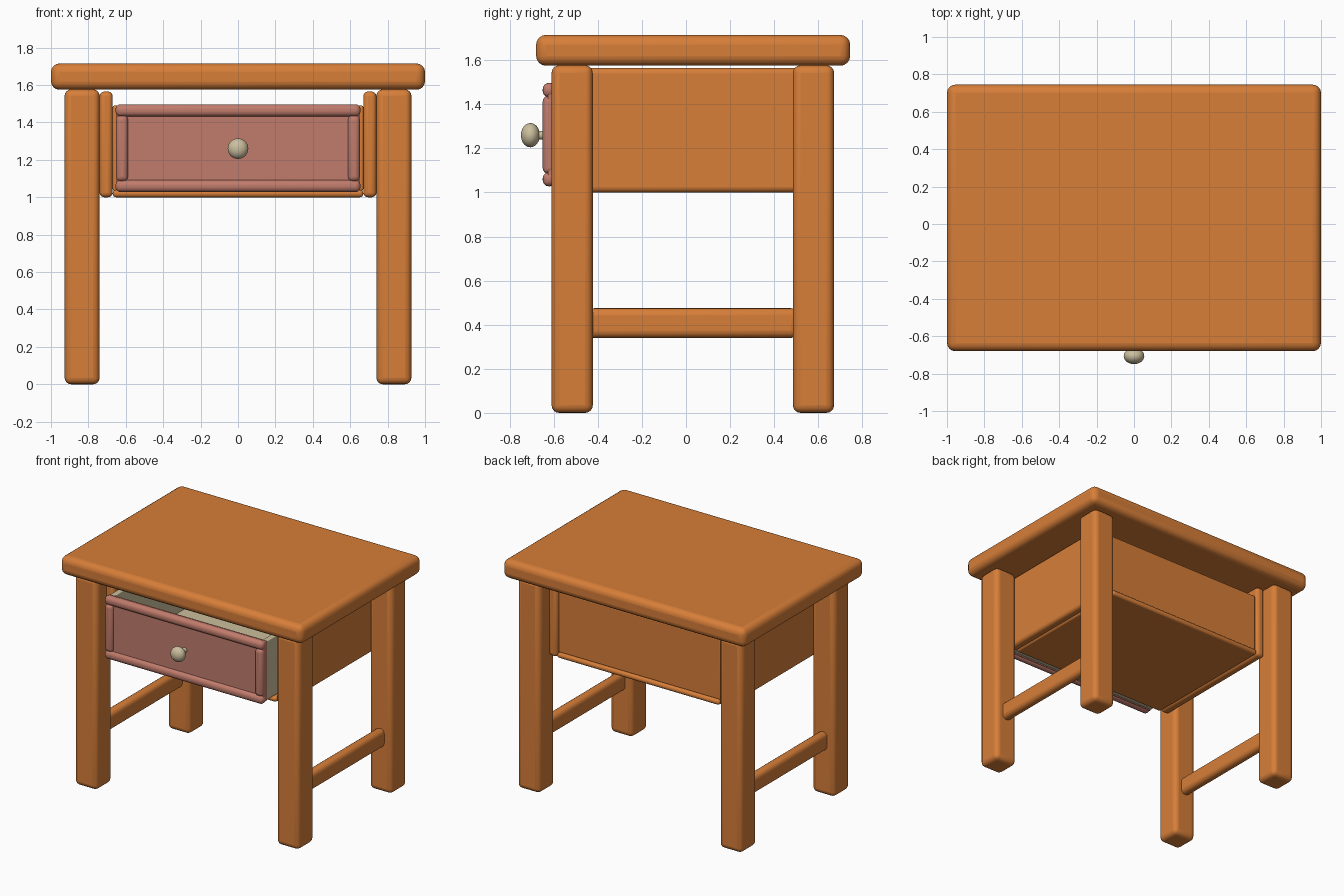
import bpy, math

if "Cube" in bpy.data.objects:
    bpy.data.objects.remove(bpy.data.objects["Cube"])


def material(name, rgb):
    m = bpy.data.materials.new(name)
    m.diffuse_color = (*rgb, 1)
    m.use_nodes = True
    m.node_tree.nodes["Principled BSDF"].inputs["Base Color"].default_value = m.diffuse_color
    return m


wood = material("orange_wood", (0.68, 0.21, 0.04))
pink = material("pink_brown_wood", (0.53, 0.20, 0.15))
cream = material("cream", (0.60, 0.52, 0.34))


def smooth(ob):
    bpy.ops.object.select_all(action='DESELECT')
    ob.select_set(True)
    bpy.context.view_layer.objects.active = ob
    bpy.ops.object.shade_smooth_by_angle(angle=math.radians(35))


def box(name, x, y, z, mat, r):
    """Rounded box from (min, max) ranges."""
    bpy.ops.mesh.primitive_cube_add(
        size=1, location=[(a + b) / 2 for a, b in (x, y, z)])
    ob = bpy.context.object
    ob.name = name
    ob.scale = [b - a for a, b in (x, y, z)]
    bpy.ops.object.transform_apply(location=False, rotation=False, scale=True)
    ob.data.materials.append(mat)
    mod = ob.modifiers.new("Rounding", 'BEVEL')
    mod.width = r
    mod.segments = 4
    smooth(ob)
    return ob


def pair(name, x, y, z, mat, r):
    """The same box on the right and the left."""
    box(name + "_right", x, y, z, mat, r)
    box(name + "_left", (-x[1], -x[0]), y, z, mat, r)


# Table top, legs and stretchers
box("table_top", (-1, 1), (-0.68, 0.745), (1.575, 1.715), wood, 0.045)
pair("front_leg", (0.74, 0.927), (-0.61, -0.423), (0, 1.577), wood, 0.035)
pair("back_leg", (0.74, 0.927), (0.485, 0.672), (0, 1.577), wood, 0.035)
pair("stretcher", (0.797, 0.87), (-0.45, 0.51), (0.34, 0.475), wood, 0.033)

# Drawer housing
pair("side_panel", (0.67, 0.74), (-0.51, 0.57), (1.0, 1.565), wood, 0.025)
box("bottom_panel", (-0.67, 0.67), (-0.51, 0.57), (1.0, 1.04), wood, 0.018)
box("back_panel", (-0.67, 0.67), (0.50, 0.55), (1.035, 1.49), wood, 0.01)

# Drawer box
pair("drawer_side", (0.61, 0.65), (-0.59, 0.49), (1.045, 1.485), cream, 0.006)
box("drawer_back", (-0.61, 0.61), (0.45, 0.49), (1.045, 1.485), cream, 0.006)
box("drawer_floor", (-0.61, 0.61), (-0.59, 0.45), (1.045, 1.075), cream, 0.006)

# Drawer front with raised frame
box("drawer_front", (-0.65, 0.65), (-0.627, -0.585), (1.04, 1.49), pink, 0.006)
for label, z in (("lower", (1.028, 1.092)), ("upper", (1.432, 1.497))):
    box("drawer_rail_" + label, (-0.655, 0.655), (-0.65, -0.59), z, pink, 0.027)
pair("drawer_stile", (0.588, 0.652), (-0.65, -0.59), (1.085, 1.438), pink, 0.025)

# Knob and stem
bpy.ops.mesh.primitive_uv_sphere_add(segments=32, ring_count=16, radius=1,
                                     location=(0, -0.706, 1.26))
knob = bpy.context.object
knob.name = "knob"
knob.scale = (0.055, 0.043, 0.055)
knob.data.materials.append(cream)
smooth(knob)
bpy.ops.mesh.primitive_cylinder_add(vertices=24, radius=0.02, depth=0.08,
                                    location=(0, -0.65, 1.26),
                                    rotation=(math.pi / 2, 0, 0))
stem = bpy.context.object
stem.name = "knob_stem"
stem.data.materials.append(cream)
smooth(stem)
